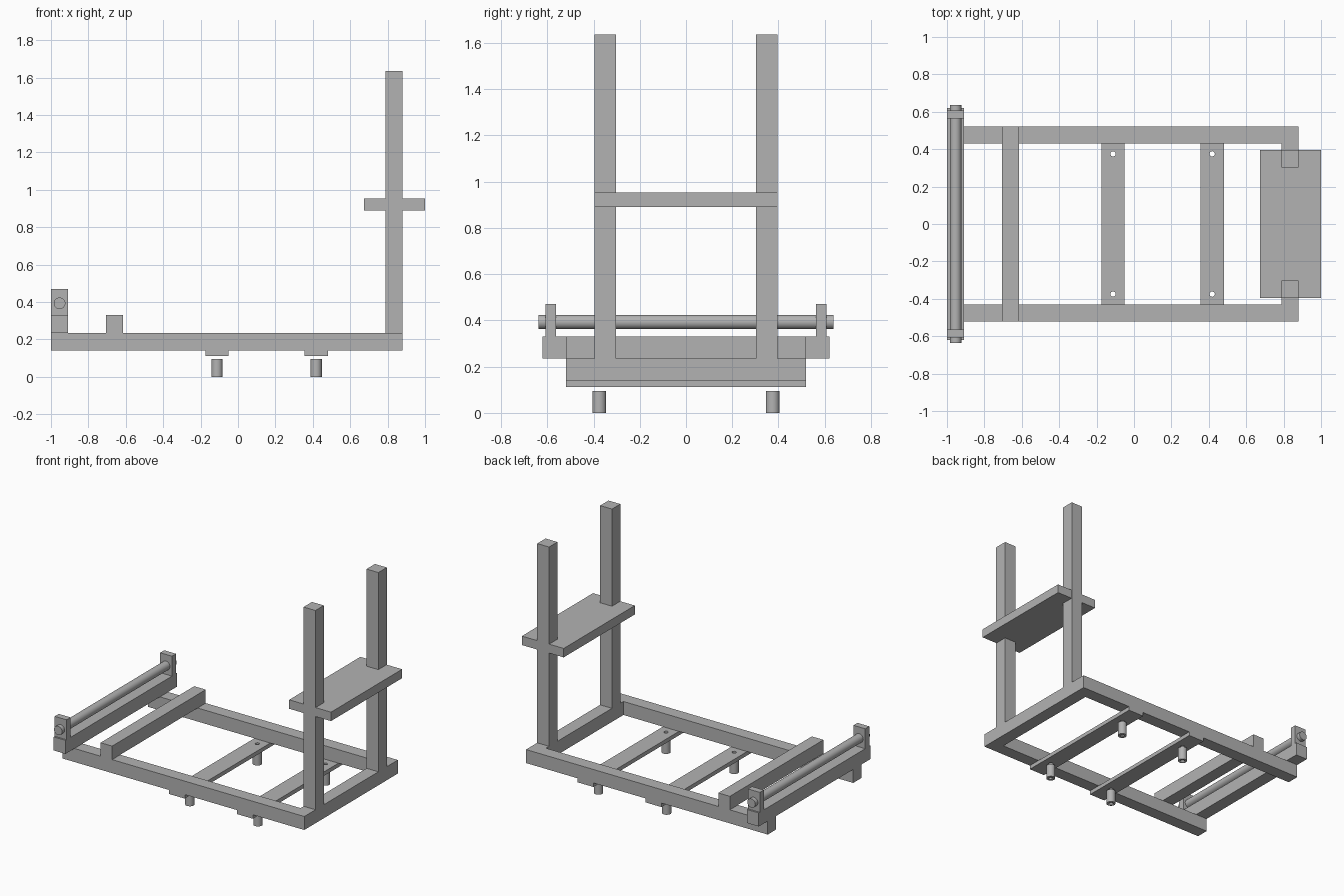
import bpy
import bmesh
from mathutils import Matrix, Vector

old = bpy.data.objects.get("Cube")
if old:
    bpy.data.objects.remove(old, do_unlink=True)

steel = bpy.data.materials.new("grey_steel")
steel.use_nodes = True
GREY = (0.45, 0.45, 0.45, 1)
steel.diffuse_color = GREY
steel.node_tree.nodes["Principled BSDF"].inputs["Base Color"].default_value = GREY


def finish(name, bm):
    mesh = bpy.data.meshes.new(name)
    bm.to_mesh(mesh)
    bm.free()
    mesh.materials.append(steel)
    obj = bpy.data.objects.new(name, mesh)
    bpy.context.collection.objects.link(obj)
    return obj


def box(name, x, y, z):
    """Box from (min, max) ranges on each axis."""
    bm = bmesh.new()
    bmesh.ops.create_cube(bm, size=1)
    for v in bm.verts:
        v.co = Vector([lo + (hi - lo) * (c + 0.5) for c, (lo, hi) in zip(v.co, (x, y, z))])
    return finish(name, bm)


def cylinder(name, centre, radius, length, axis="Z"):
    bm = bmesh.new()
    turn = Matrix.Rotation(1.5707963, 4, "X") if axis == "Y" else Matrix()
    bmesh.ops.create_cone(bm, cap_ends=True, segments=32, radius1=radius, radius2=radius,
                          depth=length, matrix=Matrix.Translation(centre) @ turn)
    obj = finish(name, bm)
    smooth(obj)
    return obj


def smooth(obj):
    bpy.ops.object.select_all(action="DESELECT")
    obj.select_set(True)
    bpy.context.view_layer.objects.active = obj
    bpy.ops.object.shade_smooth_by_angle()


def drill(obj, cutter):
    mod = obj.modifiers.new("hole", "BOOLEAN")
    mod.operation = "DIFFERENCE"
    mod.solver = "EXACT"
    mod.object = cutter
    cutter.hide_render = True
    cutter.hide_viewport = True


FRAME_Z = (0.14, 0.235)
UPPER_Z = (0.235, 0.33)
POST_X = (0.788, 0.88)
FRONT_X = (-1.0, -0.908)
RAIL_IN, RAIL_OUT = 0.43, 0.52

# Base frame and raised cross beams
box("rear_crossbar", POST_X, (-RAIL_IN, RAIL_IN), FRAME_Z)
box("middle_beam", (-0.705, -0.615), (-RAIL_OUT, RAIL_OUT), UPPER_Z)
box("roller_beam", FRONT_X, (-0.62, 0.62), UPPER_Z)

# Shelf and roller
box("shelf", (0.675, 1.0), (-0.395, 0.395), (0.89, 0.953))
cylinder("roller", (-0.954, 0, 0.393), 0.031, 1.274, "Y")

# Slats with bolt holes, each above two hollow feet
slats = {}
for label, x in (("front", -0.112), ("rear", 0.418)):
    slats[label] = box(label + "_slat", (x - 0.062, x + 0.062), (-RAIL_OUT, RAIL_OUT), (0.112, 0.14))

for side, s in (("left", -1), ("right", 1)):
    def span(a, b):
        return tuple(sorted((s * a, s * b)))

    box(side + "_rail", (-1.0, 0.88), span(RAIL_IN, RAIL_OUT), FRAME_Z)
    box(side + "_post", POST_X, span(0.303, 0.396), (0.235, 1.636))
    box(side + "_roller_bracket", FRONT_X, span(0.563, 0.608), (0.33, 0.47))
    for label, x in (("front", -0.112), ("rear", 0.418)):
        name = label + "_" + side
        foot = cylinder(name + "_foot", (x, s * 0.375, 0.0475), 0.03, 0.095)
        cutter = cylinder(name + "_hole_cutter", (x, s * 0.375, 0.07), 0.014, 0.3)
        drill(foot, cutter)
        drill(slats[label], cutter)
